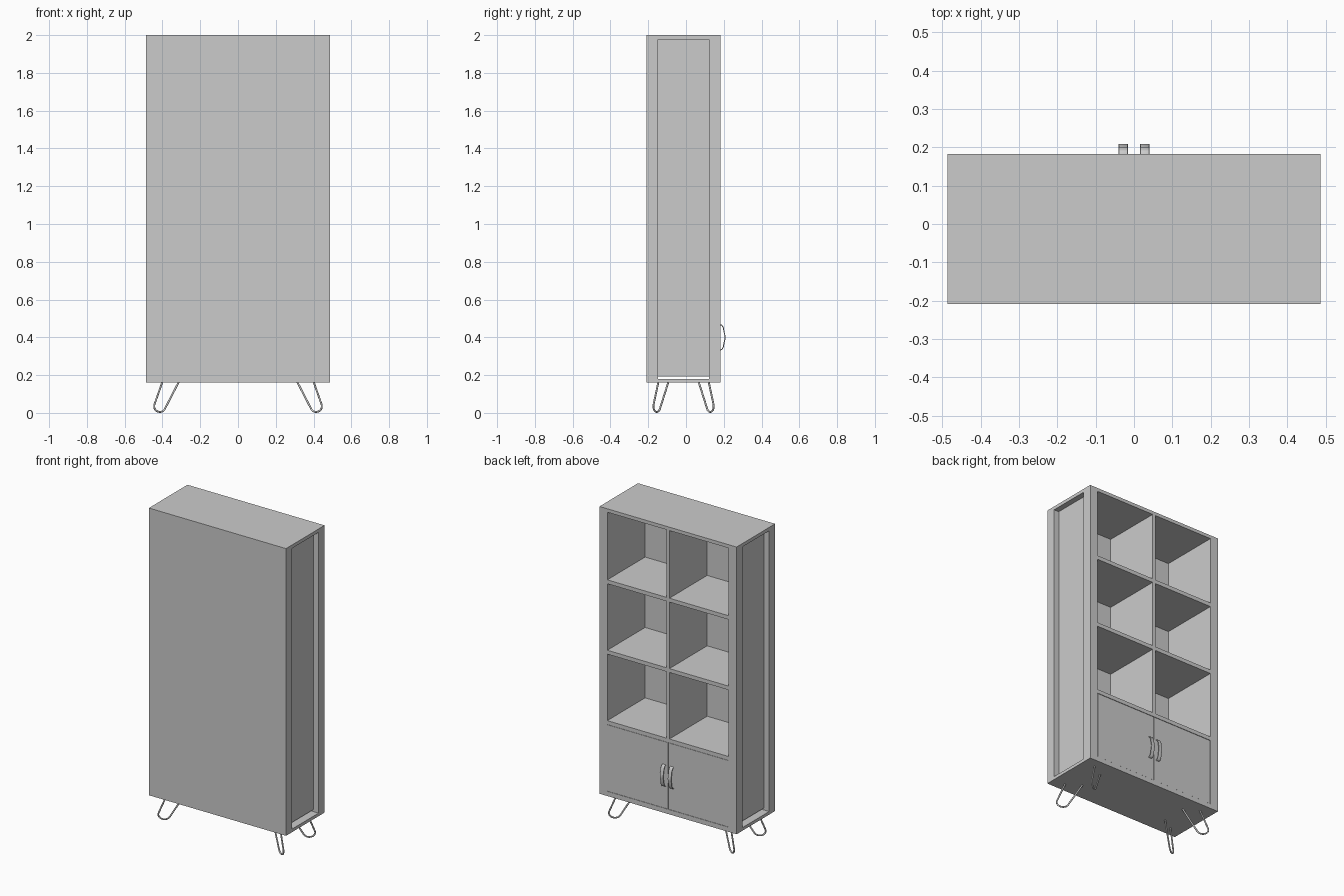
import bpy, bmesh, math

if "Cube" in bpy.data.objects:
    bpy.data.objects.remove(bpy.data.objects["Cube"])

Y0, Y1 = -0.208, 0.182          # cabinet back panel / open face
YC = (Y0 + Y1) / 2
X1, XI = 0.486, 0.43            # outer side / inner wall
Z0, Z1 = 0.16, 2.0


def box(name, x0, x1, y0, y1, z0, z1):
    bm = bmesh.new()
    bmesh.ops.create_cube(bm, size=1)
    for v in bm.verts:
        v.co = ((x0 + x1) / 2 + v.co.x * (x1 - x0),
                (y0 + y1) / 2 + v.co.y * (y1 - y0),
                (z0 + z1) / 2 + v.co.z * (z1 - z0))
    me = bpy.data.meshes.new(name)
    bm.to_mesh(me)
    bm.free()
    ob = bpy.data.objects.new(name, me)
    bpy.context.collection.objects.link(ob)
    return ob


def sided(name, s, xa, xb, *rest):
    return box(name, min(s * xa, s * xb), max(s * xa, s * xb), *rest)


# Carcass slabs, closed panel and rails
box("top_slab", -X1, X1, Y0, Y1, 1.978, Z1)
box("bottom_slab", -X1, X1, Y0, Y1, Z0, 0.18)
box("closed_panel", -XI, XI, Y0, Y0 + 0.008, 0.18, 1.978)
box("lower_rail", -XI, XI, Y1 - 0.02, Y1, 0.18, 0.19)
box("cabinet_floor", -XI, XI, Y0 + 0.008, Y1 - 0.022, 0.193, 0.205)

# Corner posts and recessed side panels
for s in (-1, 1):
    sided("rear_post", s, XI, X1, Y0, Y0 + 0.061, 0.18, 1.978)
    sided("front_post", s, XI, X1, Y1 - 0.061, Y1, 0.18, 1.978)
    sided("side_panel", s, XI, 0.45, Y0 + 0.061, Y1 - 0.061, 0.193, 1.978)

# Shelves and the upright divider
for z in (0.618, 1.069, 1.52):
    box("shelf", -XI, XI, Y0 + 0.008, Y1, z, z + 0.025)
for z, t in ((0.643, 1.069), (1.094, 1.52), (1.545, 1.978)):
    box("divider", -0.01, 0.01, Y0 + 0.008, Y1, z, t)

# Doors
for s in (-1, 1):
    sided("door", s, 0.0015, XI - 0.002, Y1 - 0.02, Y1 - 0.001, 0.191, 0.616)

# Bowed strap handles
prof = [(0.178, 0.331), (0.19, 0.336), (0.198, 0.35), (0.201, 0.37), (0.2055, 0.388), (0.2065, 0.4)]
prof += [(y, 0.8 - z) for y, z in reversed(prof[:-1])]
for s in (-1, 1):
    bm = bmesh.new()
    rows = [[bm.verts.new((s * 0.028 + dx, y, z)) for dx in (-0.012, 0.012)] for y, z in prof]
    for a, b in zip(rows, rows[1:]):
        bm.faces.new((a[0], a[1], b[1], b[0]))
    me = bpy.data.meshes.new("handle")
    bm.to_mesh(me)
    bm.free()
    ob = bpy.data.objects.new("handle", me)
    bpy.context.collection.objects.link(ob)
    sol = ob.modifiers.new("thickness", 'SOLIDIFY')
    sol.thickness = 0.005
    sol.offset = 0
    bev = ob.modifiers.new("round", 'BEVEL')
    bev.width = 0.0015
    bev.segments = 2
    bpy.context.view_layer.objects.active = ob
    ob.select_set(True)
    bpy.ops.object.shade_smooth_by_angle()
    ob.select_set(False)

# Hairpin legs, bent in a diagonal plane at each corner
path = [(0.40, 0.165)]
for i in range(13):
    a = math.radians(20 - 170 * i / 12)
    path.append((0.414 + 0.03 * math.cos(a), 0.035 + 0.03 * math.sin(a)))
path.append((0.313, 0.165))
for sx in (-1, 1):
    for sy in (-1, 1):
        cu = bpy.data.curves.new("hairpin_leg", 'CURVE')
        cu.dimensions = '3D'
        cu.bevel_depth = 0.005
        cu.bevel_resolution = 3
        sp = cu.splines.new('POLY')
        sp.points.add(len(path) - 1)
        for p, (x, z) in zip(sp.points, path):
            p.co = (sx * x, YC + sy * (0.142 + 0.61 * (x - 0.415)), z, 1)
        sp.use_smooth = True
        bpy.context.collection.objects.link(bpy.data.objects.new("hairpin_leg", cu))
